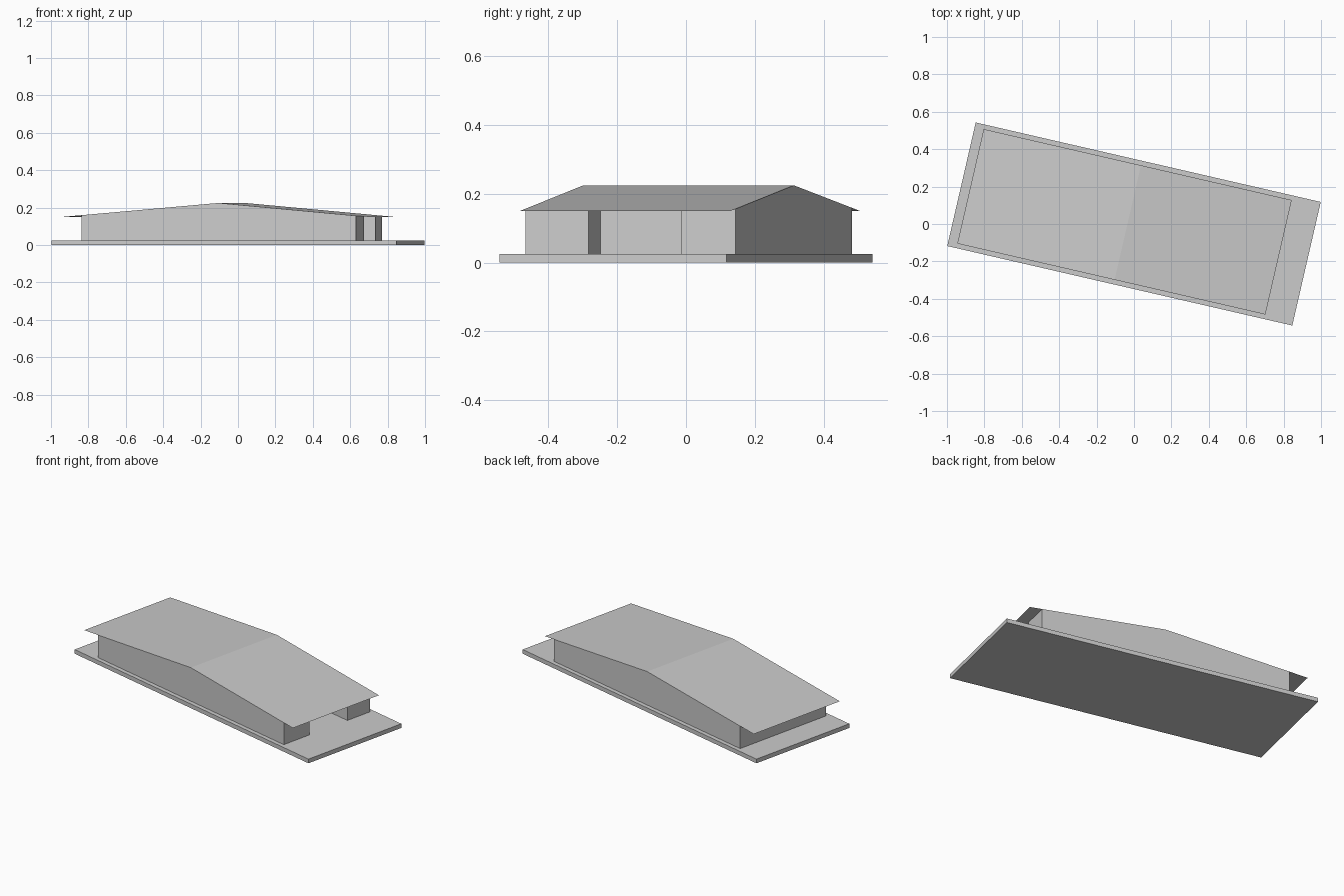
import bpy, bmesh, math

if "Cube" in bpy.data.objects:
    bpy.data.objects.remove(bpy.data.objects["Cube"])

TURN = math.radians(-12.97)      # whole building is turned on its plot
BASE_H, EAVE, RIDGE = 0.025, 0.15, 0.225
U0, U1, UR = -0.897, 0.793, -0.034   # left eave, right eave, ridge
HV = 0.314                           # half depth of the building


def make(name, build):
    bm = bmesh.new()
    build(bm)
    bmesh.ops.recalc_face_normals(bm, faces=bm.faces)
    me = bpy.data.meshes.new(name)
    bm.to_mesh(me)
    bm.free()
    ob = bpy.data.objects.new(name, me)
    ob.rotation_euler.z = TURN
    bpy.context.collection.objects.link(ob)
    return ob


def roof_z(u):
    run = UR - U0 if u < UR else U1 - UR
    return RIDGE - (RIDGE - EAVE) * abs(u - UR) / run


# flat ground slab
def slab(bm):
    bmesh.ops.create_cube(bm, size=1)
    for v in bm.verts:
        v.co.x *= 1.893
        v.co.y *= 0.678
        v.co.z = (v.co.z + 0.5) * BASE_H


# thin gabled roof sheet, ridge running front to back
def roof(bm):
    rows = [[bm.verts.new((u, s * HV, roof_z(u))) for s in (-1, 1)]
            for u in (U0, UR, U1)]
    for a, b in zip(rows, rows[1:]):
        bm.faces.new((a[0], b[0], b[1], a[1]))


# walls follow a footprint with an entrance recess, tops meet the roof
def walls(bm):
    left, right, deep = -0.787, 0.719, 0.563
    plan = [(left, -HV), (UR, -HV), (right, -HV), (right, -0.125),
            (deep, -0.125), (deep, 0.15), (right, 0.15),
            (right, HV), (UR, HV), (left, HV)]
    low = [bm.verts.new((u, v, BASE_H)) for u, v in plan]
    top = [bm.verts.new((u, v, roof_z(u))) for u, v in plan]
    for i in range(len(plan)):
        j = (i + 1) % len(plan)
        bm.faces.new((low[i], low[j], top[j], top[i]))


make("ground_slab", slab)
make("walls", walls)
roof_ob = make("roof", roof)
# keep the roof sheet facing up
if roof_ob.data.polygons[0].normal.z < 0:
    roof_ob.data.flip_normals()
